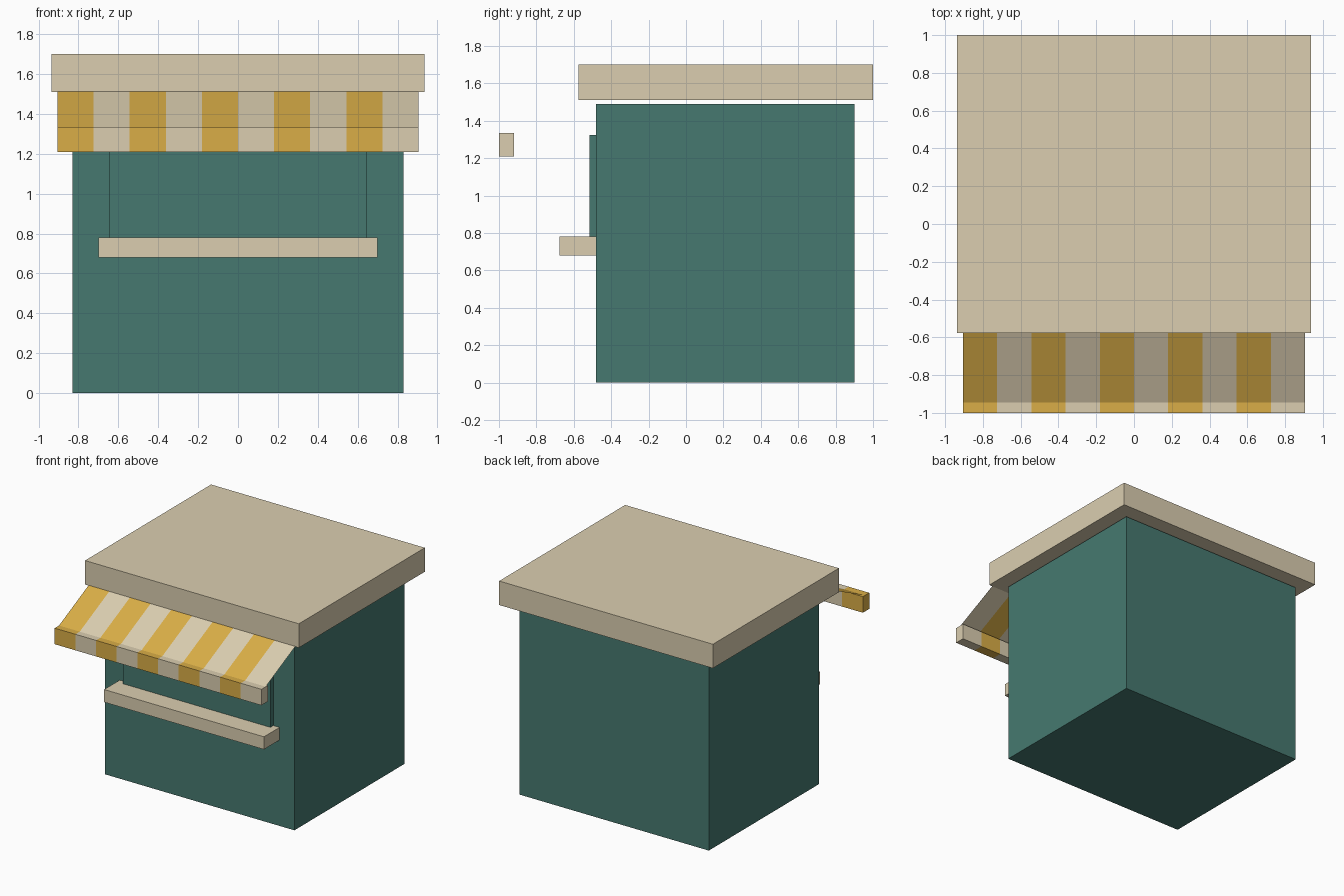
import bpy, bmesh

if "Cube" in bpy.data.objects:
    bpy.data.objects.remove(bpy.data.objects["Cube"])


def material(name, rgb):
    """Flat colour from 0-255 sRGB values."""
    lin = [((c / 255 + 0.055) / 1.055) ** 2.4 for c in rgb]
    m = bpy.data.materials.new(name)
    m.diffuse_color = (*lin, 1)
    m.use_nodes = True
    m.node_tree.nodes["Principled BSDF"].inputs["Base Color"].default_value = m.diffuse_color
    return m


green = material("teal_green", (70, 121, 112))
cream = material("cream", (219, 206, 176))
yellow = material("mustard_yellow", (218, 174, 71))


def finish(name, bm, mats):
    me = bpy.data.meshes.new(name)
    bm.to_mesh(me)
    bm.free()
    for m in mats:
        me.materials.append(m)
    ob = bpy.data.objects.new(name, me)
    bpy.context.collection.objects.link(ob)
    return ob


def box(name, half_x, y, z, mat):
    """Box centred on x = 0 between the given y and z limits."""
    bm = bmesh.new()
    bmesh.ops.create_cube(bm, size=1)
    for v in bm.verts:
        v.co = (v.co.x * 2 * half_x,
                y[0] if v.co.y < 0 else y[1],
                z[0] if v.co.z < 0 else z[1])
    return finish(name, bm, [mat])


def striped(name, half_x, count, profile, closed):
    """Sweep a (y, z) profile along x, alternating the two stripe colours."""
    bm = bmesh.new()
    rings = [[bm.verts.new((half_x * (2 * i / count - 1), y, z)) for y, z in profile]
             for i in range(count + 1)]
    n = len(profile)
    for i in range(count):
        a, b = rings[i], rings[i + 1]
        for j in range(n if closed else n - 1):
            k = (j + 1) % n
            bm.faces.new((a[j], b[j], b[k], a[k])).material_index = i % 2
    if closed:
        bm.faces.new(rings[0]).material_index = 0
        bm.faces.new(rings[-1][::-1]).material_index = (count - 1) % 2
        bmesh.ops.recalc_face_normals(bm, faces=bm.faces)
    return finish(name, bm, [yellow, cream])


# Kiosk body, serving hatch and counter
box("kiosk_body", 0.83, (-0.48, 0.90), (0.0, 1.49), green)
box("serving_hatch", 0.645, (-0.517, -0.47), (0.72, 1.325), green)
box("counter_shelf", 0.70, (-0.675, -0.47), (0.68, 0.78), cream)

# Flat overhanging roof slab, floating slightly above the body
box("roof_slab", 0.936, (-0.576, 1.0), (1.51, 1.70), cream)

# Striped awning: thin sloped sheet and its front valance
striped("awning_sheet", 0.905, 10, [(-0.95, 1.333), (-0.565, 1.518)], False)
striped("awning_valance", 0.905, 10,
        [(-1.0, 1.208), (-0.92, 1.208), (-0.92, 1.335), (-1.0, 1.335)], True)
